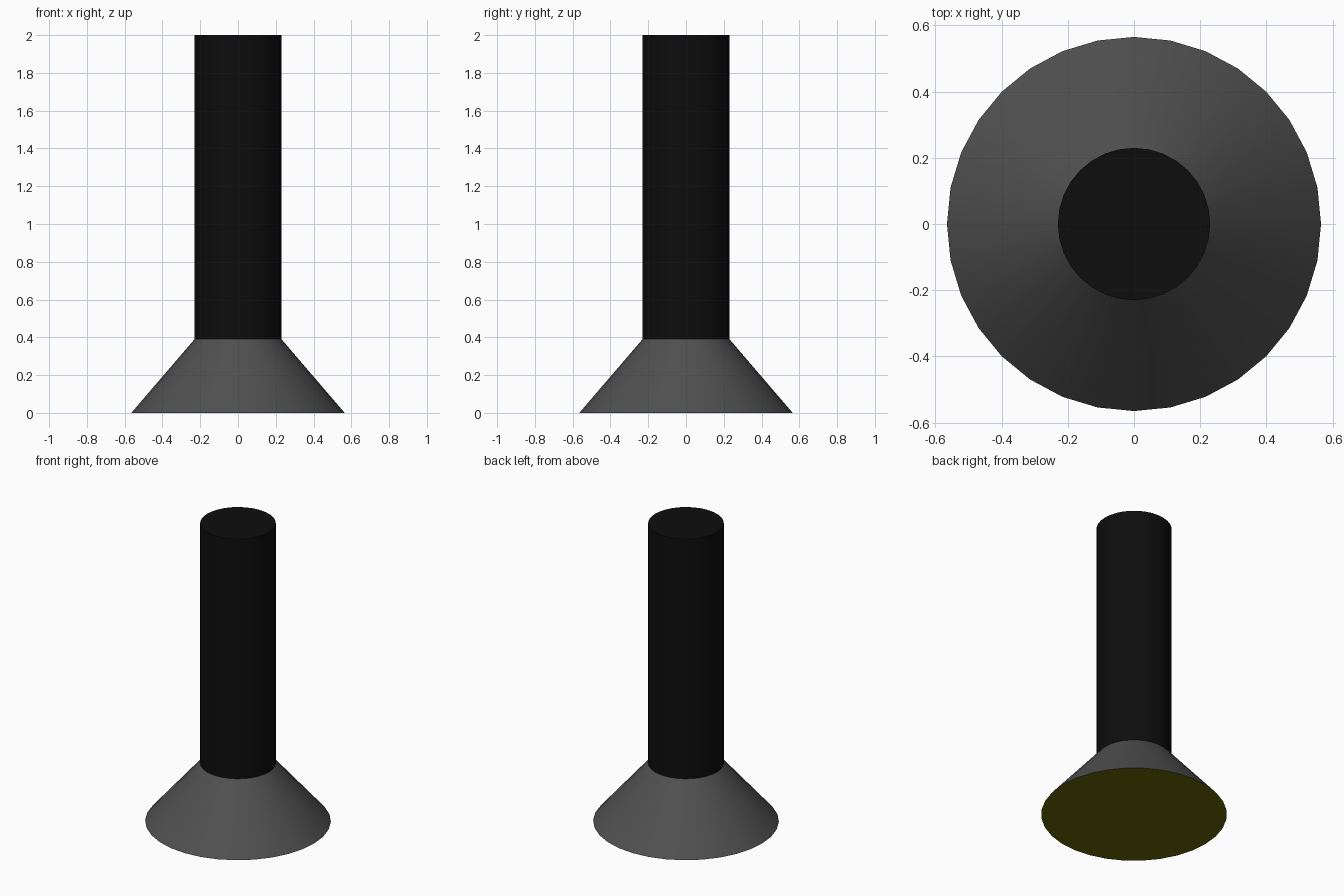
import bpy, math

if "Cube" in bpy.data.objects:
    bpy.data.objects.remove(bpy.data.objects["Cube"])

SIDES = 32
R_TUBE, R_RIM = 0.23, 0.565
Z_NECK, Z_TOP = 0.39, 2.0


def material(name, colour):
    m = bpy.data.materials.new(name)
    m.diffuse_color = (*colour, 1)
    m.use_nodes = True
    m.node_tree.nodes["Principled BSDF"].inputs["Base Color"].default_value = m.diffuse_color
    return m


def frustum(name, r_low, r_high, z_low, z_high, mat):
    bpy.ops.mesh.primitive_cone_add(vertices=SIDES, radius1=r_low, radius2=r_high,
                                    depth=z_high - z_low,
                                    location=(0, 0, (z_low + z_high) / 2))
    ob = bpy.context.object
    ob.name = name
    ob.data.materials.append(mat)
    bpy.ops.object.shade_smooth_by_angle(angle=math.radians(30))
    return ob


black = material("black", (0.004, 0.004, 0.004))
grey = material("dark_grey", (0.08, 0.08, 0.08))
olive = material("olive", (0.13, 0.13, 0.002))

# straight tube
frustum("tube", R_TUBE, R_TUBE, Z_NECK, Z_TOP, black)

# flared shade with a coloured disc underneath
shade = frustum("flared_shade", R_RIM, R_TUBE, 0, Z_NECK, grey)
shade.data.materials.append(olive)
for face in shade.data.polygons:
    if face.normal.z < -0.9:
        face.material_index = 1
